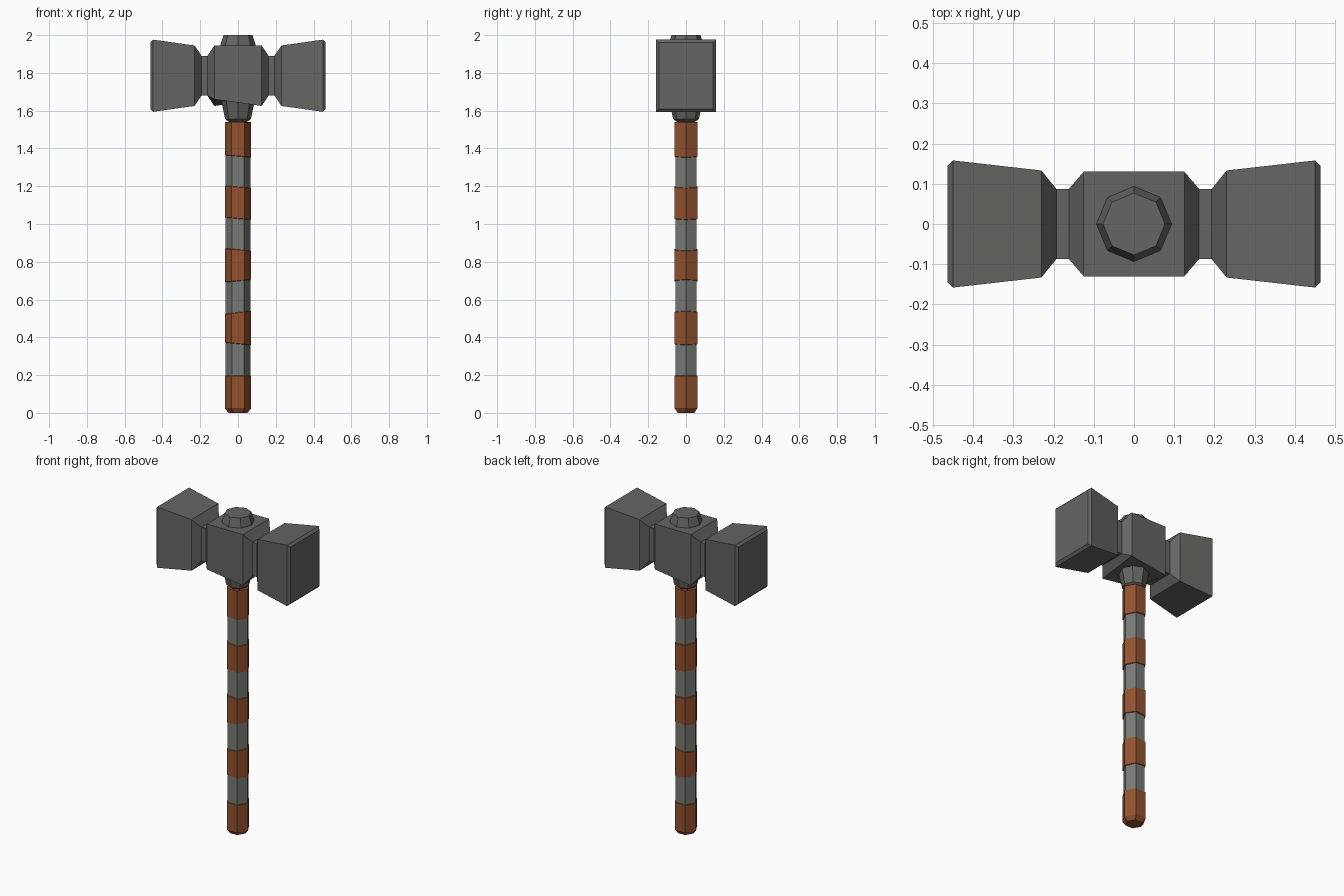
import bpy, bmesh, math

if "Cube" in bpy.data.objects:
    bpy.data.objects.remove(bpy.data.objects["Cube"])


def material(name, rgb):
    m = bpy.data.materials.new(name)
    m.diffuse_color = (*rgb, 1)
    m.use_nodes = True
    m.node_tree.nodes["Principled BSDF"].inputs["Base Color"].default_value = m.diffuse_color
    return m


HEAD = material("dark iron", (0.130, 0.130, 0.122))
GRIP = material("grey wrap", (0.185, 0.195, 0.182))
LEATHER = material("brown leather", (0.29, 0.083, 0.028))


def loft(name, rings, mats, mat_rule=lambda i: 0):
    """Skin a list of closed rings into a capped solid."""
    bm = bmesh.new()
    loops = [[bm.verts.new(p) for p in r] for r in rings]
    n = len(loops[0])
    for i, (a, b) in enumerate(zip(loops, loops[1:])):
        for j in range(n):
            k = (j + 1) % n
            bm.faces.new((a[j], a[k], b[k], b[j])).material_index = mat_rule(i)
    bm.faces.new(loops[0][::-1]).material_index = mat_rule(0)
    bm.faces.new(loops[-1]).material_index = mat_rule(len(rings) - 2)
    bmesh.ops.recalc_face_normals(bm, faces=bm.faces)
    me = bpy.data.meshes.new(name)
    bm.to_mesh(me)
    bm.free()
    for m in mats:
        me.materials.append(m)
    ob = bpy.data.objects.new(name, me)
    bpy.context.collection.objects.link(ob)
    return ob


def ngon(n, r, z, tilt=0):
    return [(r * math.cos(t), r * math.sin(t), z + tilt * math.cos(t))
            for t in (2 * math.pi * j / n for j in range(n))]


# Handle: hexagonal shaft with leather bands standing proud of the wrap
bands = [(0.025, 0.195), (0.367, 0.53), (0.70, 0.863), (1.03, 1.195), (1.36, 1.54)]
tilts = [(0, 0), (-0.006, 0.008), (0.006, -0.006), (-0.006, -0.006), (-0.006, 0)]
rings, is_band = [ngon(6, 0.05, 0)], [1]
for (lo, hi), (t0, t1) in zip(bands, tilts):
    rings += [ngon(6, 0.07, lo, t0), ngon(6, 0.07, hi, t1)]
    is_band.append(1)
    if hi < 1.5:
        nxt, nt = bands[bands.index((lo, hi)) + 1][0], tilts[bands.index((lo, hi)) + 1][0]
        rings += [ngon(6, 0.065, hi + 0.002, t1), ngon(6, 0.065, nxt - 0.002, nt)]
        is_band += [1, 0, 1]
loft("handle", rings, [GRIP, LEATHER], lambda i: is_band[i])

# Collar under the head and octagonal cap on top
loft("collar", [ngon(8, r, z) for r, z in ((0.04, 1.535), (0.068, 1.555), (0.088, 1.65))], [HEAD])
loft("cap", [ngon(8, r, z) for r, z in ((0.095, 1.93), (0.093, 1.95), (0.077, 2.0))], [HEAD])

# Head: rectangular sections along x, mirrored about the middle
CZ = 1.785
half = [(0.125, 0.13, 0.16), (0.162, 0.087, 0.105), (0.193, 0.087, 0.105),
        (0.23, 0.133, 0.16), (0.45, 0.158, 0.191), (0.464, 0.144, 0.176)]
sections = [(-x, y, z) for x, y, z in reversed(half)] + half
rects = [[(x, -y, CZ - z), (x, y, CZ - z), (x, y, CZ + z), (x, -y, CZ + z)]
         for x, y, z in sections]
# Worn lower corners of the middle block, diagonally opposite
for ring, corner in ((len(half) - 1, 0), (len(half), 1)):
    x, y, z = rects[ring][corner]
    rects[ring][corner] = (x, y, z + 0.035)
loft("hammer_head", rects, [HEAD])
